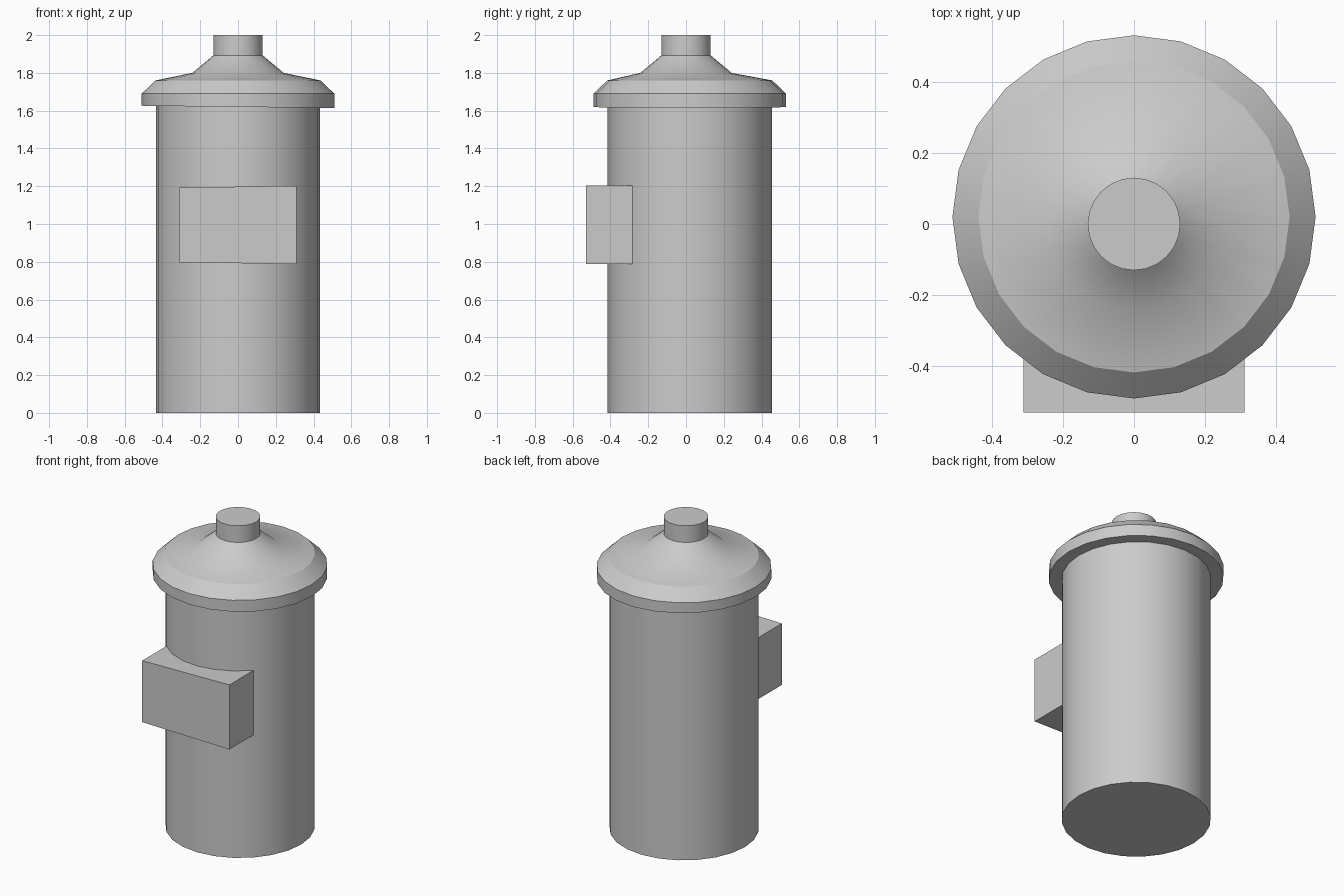
import bpy, bmesh, math

if "Cube" in bpy.data.objects:
    bpy.data.objects.remove(bpy.data.objects["Cube"])

SIDES = 24


def finish(name, bm):
    bmesh.ops.recalc_face_normals(bm, faces=bm.faces)
    mesh = bpy.data.meshes.new(name)
    bm.to_mesh(mesh)
    bm.free()
    obj = bpy.data.objects.new(name, mesh)
    bpy.context.collection.objects.link(obj)
    bpy.ops.object.select_all(action='DESELECT')
    obj.select_set(True)
    bpy.context.view_layer.objects.active = obj
    bpy.ops.object.shade_smooth_by_angle(angle=math.radians(30))
    return obj


def loft(name, rings):
    """Closed stack of round rings: (radius, z, centre y, tilt along x)."""
    bm = bmesh.new()
    loops = []
    for r, z, cy, tilt in rings:
        loop = []
        for i in range(SIDES):
            a = math.tau * i / SIDES
            x = r * math.cos(a)
            loop.append(bm.verts.new((x, cy + r * math.sin(a), z + tilt * x)))
        loops.append(loop)
    for lo, hi in zip(loops, loops[1:]):
        for i in range(SIDES):
            j = (i + 1) % SIDES
            bm.faces.new((lo[i], lo[j], hi[j], hi[i]))
    bm.faces.new(loops[0][::-1])
    bm.faces.new(loops[-1])
    return finish(name, bm)


# Main drum, set slightly back from the chimney axis
loft("body", [(0.435, 0, 0.02, 0), (0.435, 1.62, 0.02, -0.012)])

# Overhanging lid with sloped shoulder, cone and spout
loft("lid", [
    (0.51, 1.62, 0.02, -0.012),
    (0.51, 1.69, 0.02, 0),
    (0.437, 1.76, 0.02, 0),
    (0.242, 1.80, 0, 0),
    (0.13, 1.893, 0, 0),
    (0.13, 2.0, 0, 0),
])

# Front box, a touch taller on its right end
bm = bmesh.new()
bmesh.ops.create_cube(bm, size=1)
for v in bm.verts:
    height = 0.415 if v.co.x > 0 else 0.395
    v.co = (v.co.x * 0.62, -0.405 + v.co.y * 0.25, 0.995 + v.co.z * height)
finish("front_box", bm)
